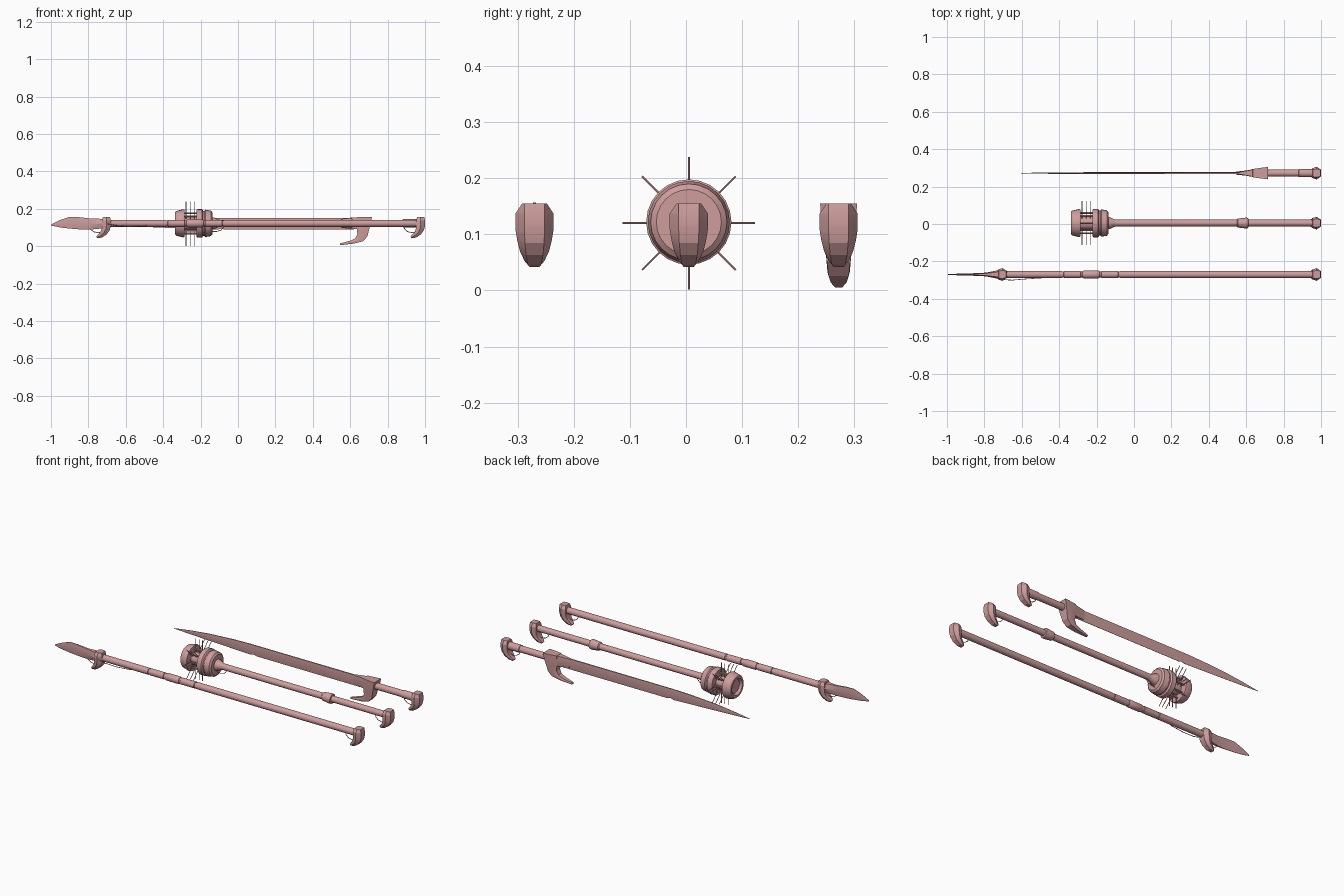
import bpy, bmesh, math
from mathutils import Vector

mat = bpy.data.materials.new("dusty pink")
mat.diffuse_color = (0.62, 0.34, 0.34, 1)
ZC = 0.122                                   # height of the shaft axes
Y_SWORD, Y_MACE, Y_SPEAR = 0.272, 0.005, -0.27


def finish(name, bm, angle=30):
    bmesh.ops.remove_doubles(bm, verts=bm.verts, dist=1e-5)
    bmesh.ops.recalc_face_normals(bm, faces=bm.faces)
    me = bpy.data.meshes.new(name)
    bm.to_mesh(me)
    bm.free()
    me.materials.append(mat)
    ob = bpy.data.objects.new(name, me)
    bpy.context.collection.objects.link(ob)
    bpy.ops.object.select_all(action='DESELECT')
    ob.select_set(True)
    bpy.context.view_layer.objects.active = ob
    bpy.ops.object.shade_smooth_by_angle(angle=math.radians(angle))
    return ob


def skin(bm, rings):
    """Bridge equal-length point rings and cap both ends."""
    vs = [[bm.verts.new(p) for p in r] for r in rings]
    n = len(vs[0])
    for a, b in zip(vs, vs[1:]):
        for i in range(n):
            j = (i + 1) % n
            bm.faces.new((a[i], a[j], b[j], b[i]))
    bm.faces.new(vs[0])
    bm.faces.new(vs[-1])


def lathe(name, y, profile, n=16):
    """Turn an (x, radius) profile around the shaft axis."""
    bm = bmesh.new()
    skin(bm, [[(x, y + r * math.cos(t), ZC + r * math.sin(t))
               for t in (2 * math.pi * i / n for i in range(n))] for x, r in profile])
    return finish(name, bm)


def loft(name, y, rows, dx=0.0):
    """Six-sided sections; row = x0, z0, x1, z1, half widths at 0 / middle / 1."""
    bm = bmesh.new()
    rings = []
    for x0, z0, x1, z1, w0, wm, w1 in rows:
        xm, zm = (x0 + x1) / 2, (z0 + z1) / 2
        rings.append([(x + dx, y + s * w, z) for x, z, w, s in (
            (x0, z0, w0, -1), (xm, zm, wm, -1), (x1, z1, w1, -1),
            (x1, z1, w1, 1), (xm, zm, wm, 1), (x0, z0, w0, 1))])
    skin(bm, rings)
    return finish(name, bm, 20)


def wire(name, pts, r=0.002, n=6):
    """Thin tube through points."""
    bm = bmesh.new()
    pts = [Vector(p) for p in pts]
    rings = []
    for i, p in enumerate(pts):
        d = (pts[min(i + 1, len(pts) - 1)] - pts[max(i - 1, 0)]).normalized()
        u = d.orthogonal() if abs(d.y) > 0.9 else Vector((0, 1, 0)).cross(d)
        u.normalize()
        v = d.cross(u)
        rings.append([p + r * (u * math.cos(t) + v * math.sin(t))
                      for t in (2 * math.pi * k / n for k in range(n))])
    skin(bm, rings)
    return finish(name, bm)


# Faceted hooked cap, used on every butt and under the spear head
BEAK = [(0.957, 0.155, 0.996, 0.155, 0.018, 0.022, 0.018),
        (0.953, 0.137, 1.000, 0.137, 0.026, 0.034, 0.018),
        (0.953, 0.110, 1.000, 0.108, 0.026, 0.034, 0.018),
        (0.952, 0.095, 0.994, 0.085, 0.024, 0.031, 0.017),
        (0.945, 0.077, 0.978, 0.063, 0.020, 0.026, 0.015),
        (0.930, 0.060, 0.952, 0.046, 0.014, 0.018, 0.012),
        (0.922, 0.050, 0.928, 0.042, 0.009, 0.011, 0.009)]


def hooked_cap(name, y, dx=0.0):
    loft(name, y, BEAK, dx)
    wire(name + "_loop", [(x + dx, y, z) for x, z in (
        (0.885, 0.108), (0.892, 0.090), (0.908, 0.077), (0.932, 0.072), (0.955, 0.078))])


for label, y in (("sword", Y_SWORD), ("mace", Y_MACE), ("spear", Y_SPEAR)):
    hooked_cap(label + "_butt_cap", y)

# ---- Spear: shaft with grip bands, collar and blade
S = 0.019
shaft = [(-0.72, S)]
for x in (-0.38, -0.28, -0.18, -0.08):
    shaft += [(x - 0.006, S), (x - 0.004, S - 0.003), (x + 0.004, S - 0.003), (x + 0.006, S)]
lathe("spear_shaft", Y_SPEAR, shaft + [(0.97, S)])
lathe("spear_grip", Y_SPEAR, [(-0.272, S), (-0.268, 0.021), (-0.192, 0.021), (-0.188, S)])
hooked_cap("spear_collar", Y_SPEAR, -1.68)
wire("spear_cord", [(-0.70, -0.298, 0.12), (-0.65, -0.300, 0.11),
                    (-0.58, -0.294, 0.105), (-0.49, -0.288, 0.11)])
loft("spear_blade", Y_SPEAR, [
    (-1.00, 0.110, -1.00, 0.116, 0.0005, 0.001, 0.0005),
    (-0.95, 0.100, -0.95, 0.140, 0.0005, 0.004, 0.001),
    (-0.90, 0.094, -0.90, 0.157, 0.0005, 0.005, 0.002),
    (-0.85, 0.090, -0.85, 0.155, 0.001, 0.007, 0.003),
    (-0.79, 0.089, -0.79, 0.148, 0.004, 0.010, 0.006),
    (-0.72, 0.095, -0.72, 0.146, 0.012, 0.024, 0.014)])

# ---- Mace: shaft, grip ring, drum head, ribs and spikes
lathe("mace_shaft", Y_MACE, [(-0.15, 0.034), (-0.13, 0.032), (-0.105, 0.020),
                             (-0.09, 0.018), (0.97, 0.018)])
lathe("mace_grip_ring", Y_MACE, [(0.55, 0.018), (0.555, 0.024), (0.60, 0.029),
                                 (0.61, 0.027), (0.612, 0.018)])
lathe("mace_head_tip", Y_MACE, [(-0.322, 0.030), (-0.322, 0.040), (-0.336, 0.048), (-0.336, 0.060),
                                (-0.330, 0.066), (-0.295, 0.075), (-0.287, 0.073), (-0.285, 0.03)], 24)
lathe("mace_head_core", Y_MACE, [(-0.323, 0.036), (-0.15, 0.036)])
lathe("mace_head_ring", Y_MACE, [(-0.222, 0.03), (-0.222, 0.072), (-0.216, 0.076), (-0.192, 0.076),
                                 (-0.186, 0.067), (-0.180, 0.067), (-0.175, 0.073),
                                 (-0.145, 0.068), (-0.137, 0.058), (-0.137, 0.03)], 24)
wire("mace_head_loop", [(-0.145, Y_MACE, 0.078), (-0.115, Y_MACE, 0.078),
                        (-0.09, Y_MACE, 0.086), (-0.075, Y_MACE, 0.106)])
for i in range(8):
    t = math.pi * i / 4
    c, s = math.cos(t), math.sin(t)
    wire(f"mace_rib_{i}", [(-0.29, Y_MACE + 0.054 * c, ZC + 0.054 * s),
                           (-0.215, Y_MACE + 0.054 * c, ZC + 0.054 * s)], 0.005)
    for k, x in enumerate((-0.278, -0.255, -0.234)):
        wire(f"mace_spike_{i}_{k}", [(x, Y_MACE + r * c, ZC - 0.002 + r * s)
                                     for r in (0.03, 0.118)], 0.002)

# ---- Sword: handle, hooked guard and single-edged blade
lathe("sword_handle", Y_SWORD, [(0.66, 0.019), (0.88, 0.019), (0.882, 0.022),
                                (0.955, 0.022), (0.97, 0.019)])
loft("sword_guard", Y_SWORD, [
    (0.635, 0.155, 0.716, 0.155, 0.022, 0.028, 0.033),
    (0.632, 0.120, 0.708, 0.115, 0.021, 0.027, 0.030),
    (0.636, 0.090, 0.700, 0.085, 0.018, 0.025, 0.025),
    (0.638, 0.062, 0.692, 0.052, 0.016, 0.022, 0.021),
    (0.628, 0.042, 0.668, 0.026, 0.014, 0.020, 0.018),
    (0.600, 0.029, 0.620, 0.014, 0.012, 0.015, 0.014),
    (0.545, 0.015, 0.545, 0.005, 0.006, 0.008, 0.006)])
loft("sword_blade_socket", Y_SWORD, [
    (0.565, 0.095, 0.565, 0.150, 0.004, 0.008, 0.006),
    (0.600, 0.094, 0.600, 0.152, 0.008, 0.014, 0.012),
    (0.645, 0.092, 0.645, 0.154, 0.016, 0.022, 0.020)])
loft("sword_blade", Y_SWORD, [
    (-0.605, 0.108, -0.605, 0.110, 0.0005, 0.0008, 0.0005),
    (-0.50, 0.103, -0.50, 0.125, 0.0005, 0.003, 0.001),
    (-0.38, 0.098, -0.38, 0.138, 0.0005, 0.004, 0.002),
    (-0.22, 0.092, -0.22, 0.147, 0.0005, 0.005, 0.003),
    (-0.11, 0.088, -0.11, 0.150, 0.0005, 0.005, 0.003),
    (-0.09, 0.094, -0.09, 0.150, 0.0005, 0.005, 0.003),
    (-0.07, 0.088, -0.07, 0.150, 0.0005, 0.005, 0.003),
    (0.62, 0.088, 0.62, 0.150, 0.001, 0.006, 0.004)])
